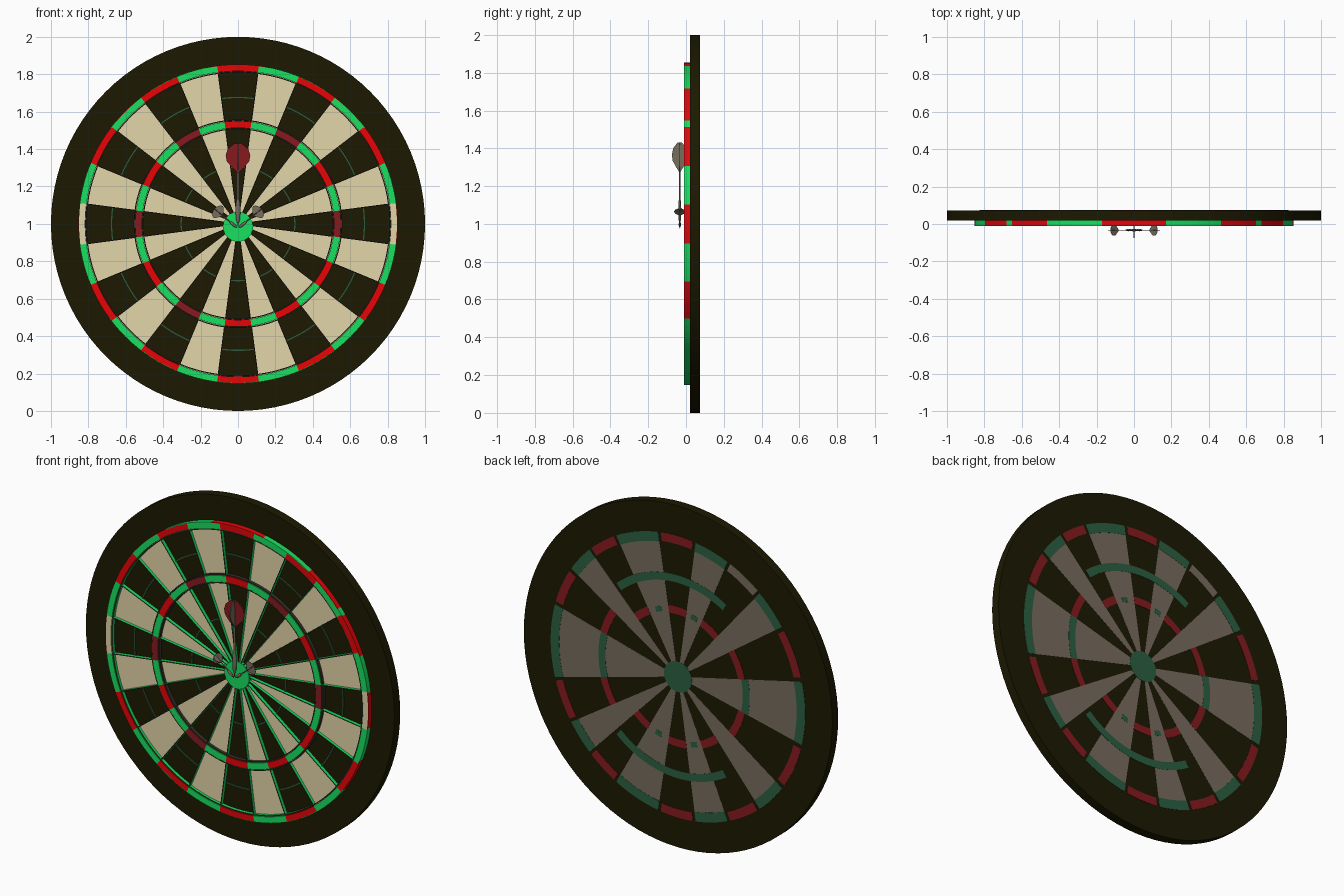
import bpy, bmesh, math
from math import cos, sin, radians, pi
from mathutils import Matrix

if "Cube" in bpy.data.objects:
    bpy.data.objects.remove(bpy.data.objects["Cube"])

PALETTE = {
    "near_black": "1C1901", "cream": "E4D6AA", "bright_green": "18E060",
    "bright_red": "E80508", "dark_red": "861A1E", "taupe": "786D5F",
    "dark_green": "2A6040", "charcoal": "37342A",
}


def linear(h):
    c = int(h, 16) / 255
    return c / 12.92 if c <= 0.04045 else ((c + 0.055) / 1.055) ** 2.4


MATS = {}
for name, code in PALETTE.items():
    m = bpy.data.materials.new(name)
    m.use_nodes = True
    col = [linear(code[i:i + 2]) for i in (0, 2, 4)] + [1]
    m.diffuse_color = col
    bsdf = m.node_tree.nodes["Principled BSDF"]
    bsdf.inputs["Base Color"].default_value = col
    bsdf.inputs["Roughness"].default_value = 0.8
    MATS[name] = m
INDEX = {n: i for i, n in enumerate(PALETTE)}


def finish(name, bm, smooth=False):
    bmesh.ops.recalc_face_normals(bm, faces=bm.faces)
    me = bpy.data.meshes.new(name)
    bm.to_mesh(me)
    bm.free()
    for m in MATS.values():
        me.materials.append(m)
    ob = bpy.data.objects.new(name, me)
    bpy.context.collection.objects.link(ob)
    if smooth:
        bpy.ops.object.select_all(action="DESELECT")
        ob.select_set(True)
        bpy.context.view_layer.objects.active = ob
        bpy.ops.object.shade_smooth_by_angle(angle=radians(35))


def slab(bm, pts, y0, y1, colour, side_colour=None):
    """Extrude an (x, z) outline from depth y0 to y1."""
    a = [bm.verts.new((x, y0, z)) for x, z in pts]
    b = [bm.verts.new((x, y1, z)) for x, z in pts]
    n = len(pts)
    faces = [bm.faces.new(a), bm.faces.new(b)]
    faces += [bm.faces.new((a[i], a[(i + 1) % n], b[(i + 1) % n], b[i])) for i in range(n)]
    for i, f in enumerate(faces):
        f.material_index = INDEX[side_colour if side_colour and i > 1 else colour]
    return faces


def sector(bm, r0, r1, centre, width, y0, y1, colour, side_colour=None):
    """Curved plate between two radii, angles in degrees."""
    steps = max(2, round(width / 3))
    angles = [radians(centre + width * (i / steps - 0.5)) for i in range(steps + 1)]
    outer = [(r1 * cos(a), 1 + r1 * sin(a)) for a in angles]
    inner = [(r0 * cos(a), 1 + r0 * sin(a)) for a in reversed(angles)]
    slab(bm, outer + inner, y0, y1, colour, side_colour)


def disc(bm, r, z, y0, y1, colour, n=96):
    pts = [(r * cos(2 * pi * i / n), z + r * sin(2 * pi * i / n)) for i in range(n)]
    slab(bm, pts, y0, y1, colour)


COUNT = 24
STEP = 360 / COUNT
SECTORS = [(90 + i * STEP, i % 2 == 0) for i in range(COUNT)]  # angle, is dark
FRONT, FIELD, BACK = -0.01, 0.008, 0.075

# Backing disc with rounded rim
bm = bmesh.new()
disc(bm, 1, 1, 0.02, BACK - 0.002, "near_black")
rim = [e for e in bm.edges if abs(e.verts[0].co.y - e.verts[1].co.y) < 1e-5]
bmesh.ops.bevel(bm, geom=rim, offset=0.014, segments=3, affect="EDGES")
finish("backing_disc", bm, True)

# Dark playing field with cream wedges
bm = bmesh.new()
disc(bm, 0.83, 1, FIELD + 0.003, 0.025, "near_black")
finish("dark_field", bm)
bm = bmesh.new()
for ang, dark in SECTORS:
    if not dark:
        sector(bm, 0.05, 0.82, ang, STEP, FIELD, 0.02, "cream")
finish("cream_wedges", bm)

# Raised scoring rings
bm = bmesh.new()
for ang, dark in SECTORS:
    colour = "bright_red" if dark else "bright_green"
    if abs(sin(radians(ang))) < 0.01:
        colour = "cream"
    sector(bm, 0.817, 0.85, ang, STEP, FRONT, 0.021, colour)
finish("outer_ring", bm)
bm = bmesh.new()
DULL = {0, 60, 120, 180, 240}
for ang, dark in SECTORS:
    red = "dark_red" if round(ang) % 360 in DULL else "bright_red"
    sector(bm, 0.513, 0.55, ang, STEP, FRONT, 0.02, red if dark else "bright_green")
finish("inner_ring", bm)

# Coloured band around the outer ring, mirrored left and right
bm = bmesh.new()
BAND = [-90, -36, -21, -7, 7, 21, 37, 40, 57, 78.5, 90]
for i, (a, b) in enumerate(zip(BAND, BAND[1:])):
    for mid in ((a + b) / 2, 180 - (a + b) / 2):
        sector(bm, 0.849, 0.853, mid, b - a, FRONT, 0.021,
               "bright_red" if i % 2 else "bright_green")
finish("outer_band", bm)

# Divider wires: dark fronts, green sides
bm = bmesh.new()
for ang, dark in SECTORS:
    a = radians(ang + STEP / 2)
    ux, uz, h = cos(a), sin(a), 0.0025
    pts = [(r * ux - s * h * uz, 1 + r * uz + s * h * ux)
           for r, s in ((0.06, -1), (0.82, -1), (0.82, 1), (0.06, 1))]
    slab(bm, pts, FRONT + 0.001, 0.02, "charcoal", "bright_green")
    sector(bm, 0.809, 0.815, ang, STEP, FRONT + 0.002, 0.02, "charcoal", "bright_green")
    for r in (0.555, 0.508):
        sector(bm, r - 0.003, r + 0.003, ang, STEP, FRONT + 0.002, 0.02, "charcoal")
    if dark:
        for r in (0.304, 0.676):
            sector(bm, r - 0.003, r + 0.003, ang, STEP, FIELD - 0.002, 0.02, "dark_green")
finish("divider_wires", bm)

# Bull
bm = bmesh.new()
disc(bm, 0.08, 0.985, FRONT - 0.001, 0.02, "bright_green", 32)
finish("bull", bm)

# Painted pattern on the back, as thin plates
bm = bmesh.new()
Y0 = BACK - 0.004
EDGES = [15, 33, 46, 61, 81, 98, 113, 130, 145, 167]
for sign in (1, -1):
    for i, (a, b) in enumerate(zip(EDGES, EDGES[1:])):
        mid, width = sign * (a + b) / 2, b - a
        central = 45 < a < 125
        if i % 2:
            sector(bm, 0.06, 0.77, mid, width, Y0, BACK - 0.001, "taupe")
            sector(bm, 0.77, 0.825, mid, width, Y0, BACK, "dark_green")
            if central:
                sector(bm, 0.37, 0.4, mid, 6, Y0, BACK, "dark_green")
        else:
            cap = "taupe" if round(mid) == 122 else "dark_red"
            sector(bm, 0.775, 0.825, mid, width * 0.85, Y0, BACK, cap)
            r = 0.365 if central else 0.475 if a < 90 else 0.4
            sector(bm, r, r + 0.045, mid, width, Y0, BACK, "dark_red")
    sector(bm, 0.55, 0.595, sign * 85, 74, Y0, BACK, "dark_green")
for mid, width, r in ((0, 30, 0.47), (180, 26, 0.42)):
    sector(bm, 0.06, 0.77, mid, width, Y0, BACK - 0.001, "taupe")
    sector(bm, 0.77, 0.825, mid, width, Y0, BACK, "dark_green")
    sector(bm, r, r + 0.045, mid, width, Y0, BACK, "dark_green")
disc(bm, 0.09, 1, Y0, BACK, "dark_green", 32)
finish("back_pattern", bm)


# Darts: turned body along z, plus two crossed leaf flights
BODY = [(0, 0), (0.004, 0.03), (0.011, 0.05), (0.013, 0.1), (0.011, 0.14),
        (0.005, 0.16), (0.005, 0.42), (0, 0.43)]
LEAF = [(0.005, 0.3), (0.035, 0.33), (0.06, 0.36), (0.066, 0.39), (0.055, 0.425), (0.02, 0.455)]


def dart(name, flight_colour, angle, size):
    bm = bmesh.new()
    verts = [bm.verts.new((r, 0, z)) for r, z in BODY]
    edges = [bm.edges.new(p) for p in zip(verts, verts[1:])]
    bmesh.ops.spin(bm, geom=verts + edges, cent=(0, 0, 0), axis=(0, 0, 1),
                   angle=2 * pi, steps=12)
    bmesh.ops.remove_doubles(bm, verts=bm.verts, dist=1e-5)
    for f in bm.faces:
        f.material_index = INDEX["taupe"]
    outline = LEAF + [(-x, z) for x, z in reversed(LEAF)]
    face = slab(bm, outline, -0.003, 0.003, "taupe")[0]
    bmesh.ops.inset_region(bm, faces=[face], thickness=0.005)
    face.material_index = INDEX[flight_colour]
    old = set(bm.verts)
    slab(bm, outline, -0.003, 0.003, "taupe")
    fin = [v for v in bm.verts if v not in old]
    bmesh.ops.rotate(bm, verts=fin, cent=(0, 0, 0), matrix=Matrix.Rotation(pi / 2, 3, "Z"))
    move = (Matrix.Translation((0, -0.033, 0.975)) @ Matrix.Rotation(radians(angle), 4, "Y")
            @ Matrix.Diagonal((*size, 1)))
    bmesh.ops.transform(bm, matrix=move, verts=bm.verts)
    finish(name, bm, True)


dart("upright_dart", "dark_red", 0, (1, 0.63, 1))
dart("left_dart", "taupe", 50, (0.6, 0.45, 0.36))
dart("right_dart", "taupe", -50, (0.6, 0.45, 0.36))
